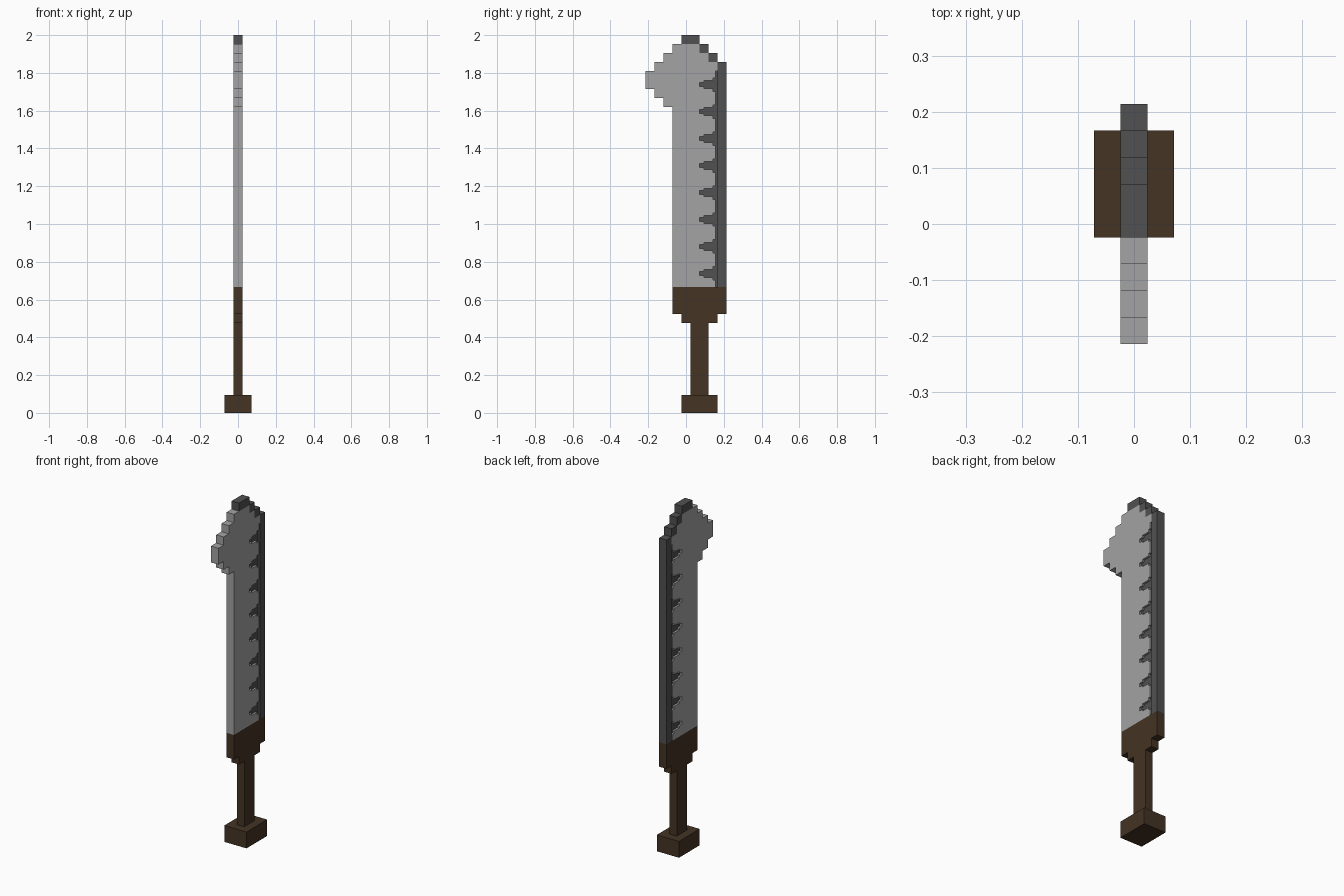
import bpy, bmesh

if "Cube" in bpy.data.objects:
    bpy.data.objects.remove(bpy.data.objects["Cube"])

U = 2 / 42          # size of one block
HALF = 0.5          # half thickness of the blade, in blocks


def material(name, rgb):
    m = bpy.data.materials.new(name)
    m.diffuse_color = (*rgb, 1)
    m.use_nodes = True
    m.node_tree.nodes["Principled BSDF"].inputs["Base Color"].default_value = m.diffuse_color
    return m


STEEL = material("light_steel", (0.366, 0.366, 0.366))
DARK = material("dark_steel", (0.082, 0.082, 0.082))
WOOD = material("brown_wood", (0.058, 0.033, 0.017))


def prism(name, outline, half, mat):
    """Extrude a side outline (column, row) symmetrically along x."""
    bm = bmesh.new()
    verts = [bm.verts.new((-half * U, (c - 4.5) * U, r * U)) for c, r in outline]
    face = bm.faces.new(verts)
    ext = bmesh.ops.extrude_face_region(bm, geom=[face])
    moved = [v for v in ext["geom"] if isinstance(v, bmesh.types.BMVert)]
    bmesh.ops.translate(bm, verts=moved, vec=(2 * half * U, 0, 0))
    bmesh.ops.recalc_face_normals(bm, faces=bm.faces)
    mesh = bpy.data.meshes.new(name)
    bm.to_mesh(mesh)
    bm.free()
    mesh.materials.append(mat)
    obj = bpy.data.objects.new(name, mesh)
    bpy.context.collection.objects.link(obj)
    return obj


def rect(c0, c1, r0, r1):
    return [(c0, r0), (c1, r0), (c1, r1), (c0, r1)]


# Handle parts
prism("pommel", rect(4, 8, 0, 2), 1.5, WOOD)
prism("grip", rect(5, 7, 2, 10), HALF, WOOD)
prism("guard", [(4, 10), (8, 10), (8, 11), (9, 11), (9, 14),
                (3, 14), (3, 11), (4, 11)], HALF, WOOD)

# Light blade: stepped notches along the cutting side, stepped hook at the back
edge = 7.8
blade = [(3, 14), (edge, 14)]
steps = [(7.5, 0.75), (6.5, 0.45), (6, 0.22)]   # notch depth column, half height
for i in range(8):
    mid = 15.5 + 3 * i
    lower, last = [], edge
    for col, h in steps:
        lower += [(last, -h), (col, -h)]
        last = col
    upper = [(c, -h) for c, h in reversed(lower)]
    blade += [(c, mid + h) for c, h in lower + upper]
blade += [(edge, 38), (8, 38), (8, 39), (7, 39), (7, 40), (6, 40), (6, 41),
          (3, 41), (3, 40), (2, 40), (2, 39), (1, 39), (1, 38), (0, 38),
          (0, 36), (1, 36), (1, 35), (2, 35), (2, 34), (3, 34)]
prism("blade", blade, HALF, STEEL)

# Recessed dark core that shows through the notches as teeth
prism("teeth_core", rect(5.8, 8, 14, 38), 0.25, DARK)

# Dark cutting edge and stepped tip
prism("cutting_edge", rect(8, 9, 14, 39), HALF, DARK)
prism("tip_step_lower", rect(7, 8, 39, 40), HALF, DARK)
prism("tip_step_upper", rect(6, 7, 40, 41), HALF, DARK)
prism("tip_cap", rect(4, 6, 41, 42), HALF, DARK)
